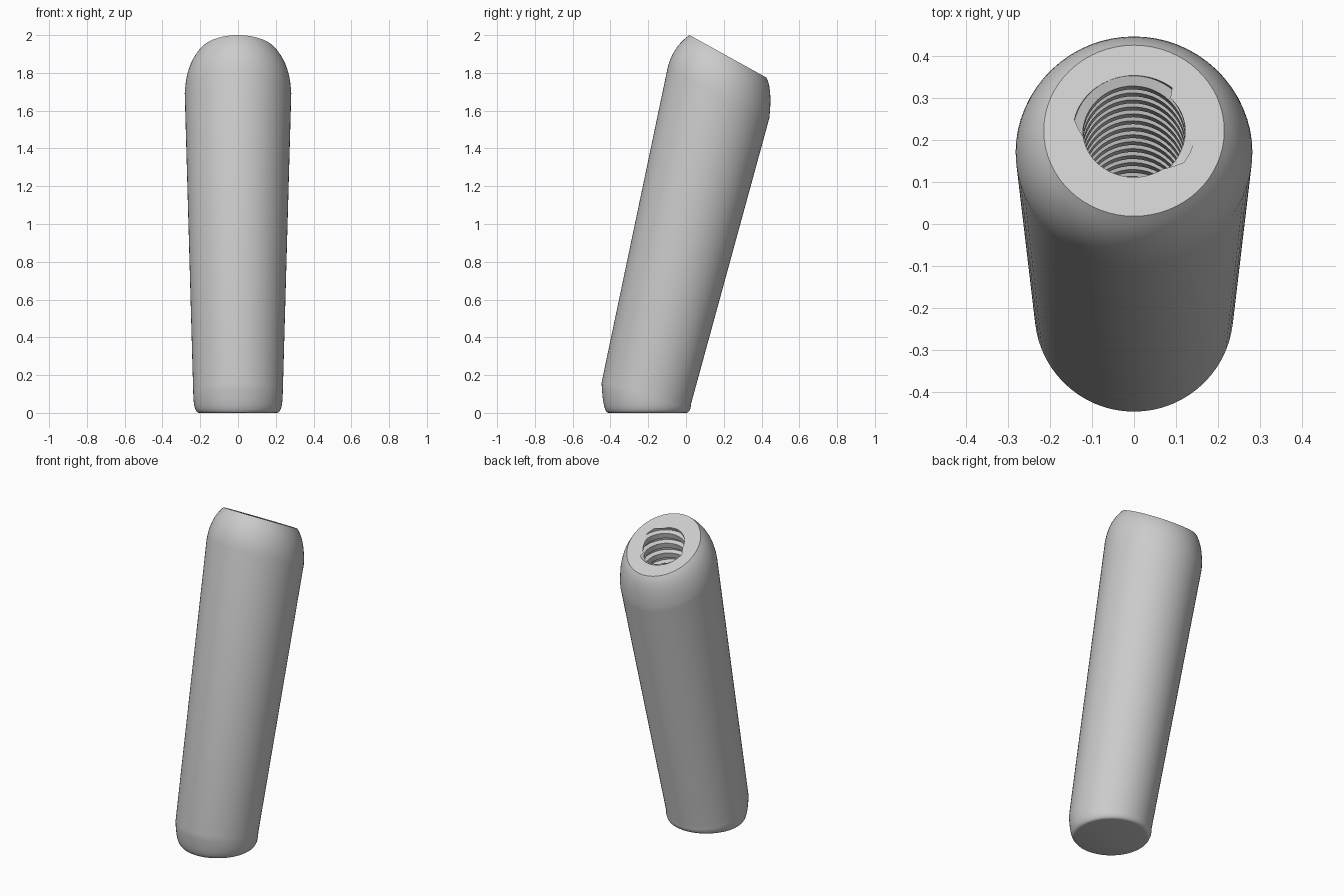
import bpy, bmesh, math
from mathutils import Vector

if "Cube" in bpy.data.objects:
    bpy.data.objects.remove(bpy.data.objects["Cube"])

SEG = 64
TILT = math.radians(13.7)                     # lean of the handle axis
AXIS = Vector((0, math.sin(TILT), math.cos(TILT)))
SIDE = Vector((0, math.cos(TILT), -math.sin(TILT)))
RIGHT = Vector((1, 0, 0))
FRONT_TOP, BACK_TOP = (0.0185, 2.0), (0.426, 1.775)
CENTER = Vector((0, (FRONT_TOP[0] + BACK_TOP[0]) / 2, (FRONT_TOP[1] + BACK_TOP[1]) / 2))
FACE_N = Vector((0, FRONT_TOP[1] - BACK_TOP[1], BACK_TOP[0] - FRONT_TOP[0])).normalized()
BORE_R, CREST_R, PITCH, DEPTH = 0.145, 0.122, 0.07, 1.2

grey = bpy.data.materials.new("grey")
grey.diffuse_color = (0.6, 0.6, 0.6, 1)
grey.use_nodes = True
grey.node_tree.nodes["Principled BSDF"].inputs["Base Color"].default_value = grey.diffuse_color


def finish(bm, name):
    bmesh.ops.recalc_face_normals(bm, faces=bm.faces)
    me = bpy.data.meshes.new(name)
    bm.to_mesh(me)
    bm.free()
    ob = bpy.data.objects.new(name, me)
    me.materials.append(grey)
    bpy.context.collection.objects.link(ob)
    bpy.ops.object.select_all(action='DESELECT')
    bpy.context.view_layer.objects.active = ob
    ob.select_set(True)
    bpy.ops.object.shade_smooth_by_angle(angle=math.radians(30))
    return ob


def bezier(a, b, c, t):
    return tuple((1 - t) ** 2 * p + 2 * t * (1 - t) * q + t * t * r for p, q, r in zip(a, b, c))


def oval(s):
    """Ring through front point (y, z) and back point (y, z) with half width s[4]."""
    f, b = Vector((0, s[0], s[1])), Vector((0, s[2], s[3]))
    mid, half = (f + b) / 2, (b - f) / 2
    return [mid + RIGHT * s[4] * math.cos(a) + half * math.sin(a)
            for a in (2 * math.pi * i / SEG for i in range(SEG))]


def bore_ring(depth=None):
    """Bore circle at a depth, or its slanted rim in the end face."""
    ring = []
    for i in range(SEG):
        a = 2 * math.pi * i / SEG
        p = CENTER + BORE_R * (RIGHT * math.cos(a) + SIDE * math.sin(a))
        s = -depth if depth else (CENTER - p).dot(FACE_N) / AXIS.dot(FACE_N)
        ring.append(p + AXIS * s)
    return ring


# Handle body: rounded foot, tapered shaft, domed head, flat end face, bore
foot = ((-0.41, 0, 0.0, 0, 0.205), (-0.44, 0.0, 0.024, 0.0, 0.235),
        (-0.447, 0.16, 0.026, 0.045, 0.237))
head = ((-0.098, 1.823, 0.441, 1.56, 0.282), (-0.07, 1.94, 0.458, 1.712, 0.2755),
        FRONT_TOP + BACK_TOP + (0.215,))
rings = [oval(bezier(*foot, i / 8)) for i in range(9)]
rings += [oval(bezier(*head, i / 10)) for i in range(11)]
rings += [bore_ring(), bore_ring(DEPTH)]
bm = bmesh.new()
loops = [[bm.verts.new(p) for p in r] for r in rings]
for lo, hi in zip(loops, loops[1:]):
    for i in range(SEG):
        j = (i + 1) % SEG
        bm.faces.new((lo[i], lo[j], hi[j], hi[i]))
bm.faces.new(loops[0])
bm.faces.new(loops[-1])
finish(bm, "handle_body")

# Internal screw thread: trapezoid ridge swept on a helix, trimmed at the end face
profile = ((BORE_R + 0.001, -0.026), (CREST_R, -0.017), (CREST_R, 0.017), (BORE_R + 0.001, 0.026))
bm = bmesh.new()
prev = None
STEPS = 48
for k in range(-16 * STEPS, 2 * STEPS + 1):
    a = 2 * math.pi * k / STEPS
    out = RIGHT * math.cos(a) + SIDE * math.sin(a)
    s = -0.015 + PITCH * k / STEPS
    cur = [bm.verts.new(CENTER + out * r + AXIS * (s + h)) for r, h in profile]
    if prev:
        for i in range(4):
            j = (i + 1) % 4
            bm.faces.new((prev[i], prev[j], cur[j], cur[i]))
    prev = cur
bmesh.ops.bisect_plane(bm, geom=bm.verts[:] + bm.edges[:] + bm.faces[:],
                       plane_co=CENTER, plane_no=FACE_N, clear_outer=True)
bmesh.ops.holes_fill(bm, edges=[e for e in bm.edges if e.is_boundary], sides=0)
finish(bm, "screw_thread")
